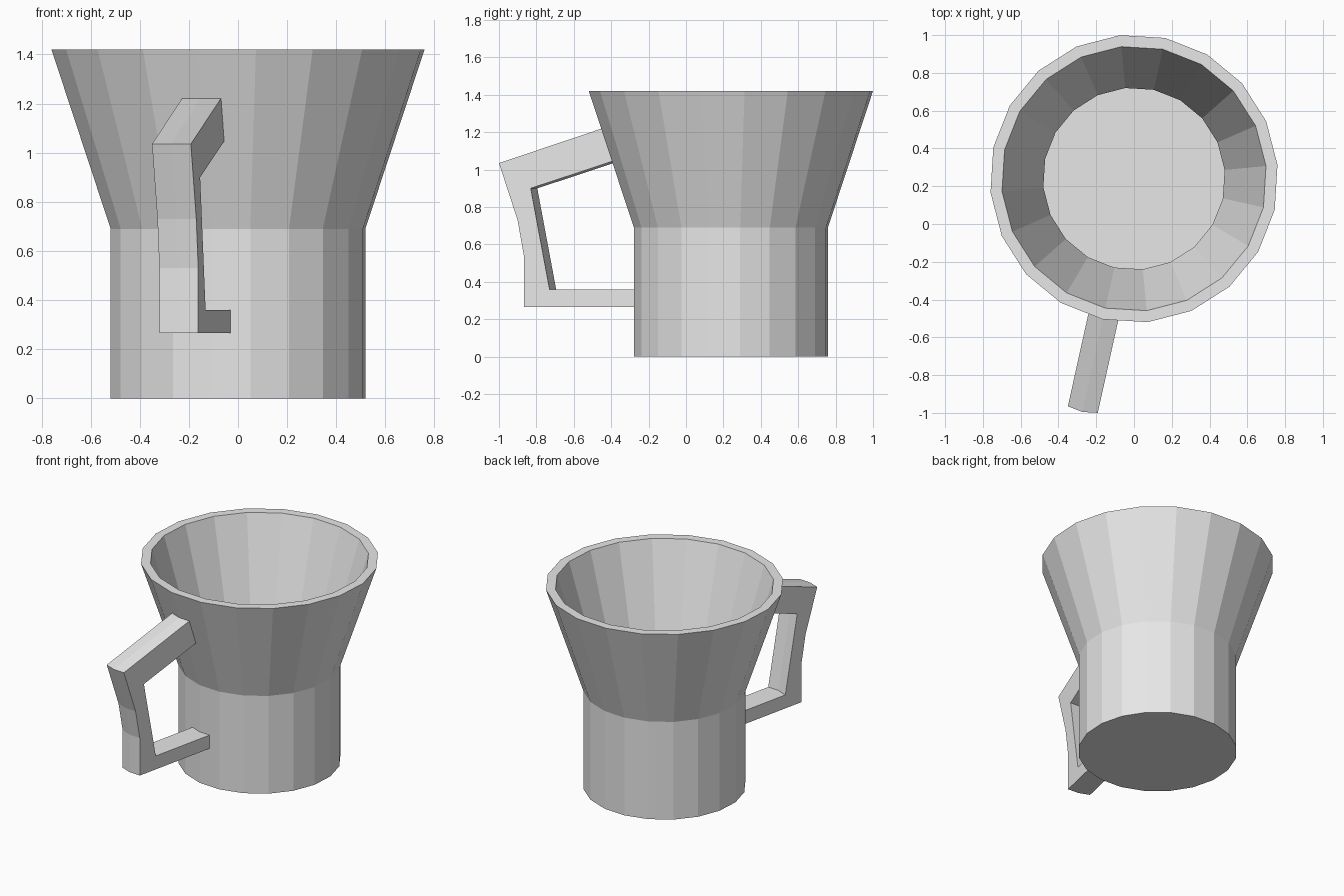
import bpy, bmesh
from math import cos, sin, radians

cube = bpy.data.objects.get("Cube")
if cube:
    bpy.data.objects.remove(cube, do_unlink=True)

CENTRE_Y = 0.24
SIDES = 20
TURN = 5.5          # angle of the first cup corner
HANDLE_ANGLE = 257.5

grey = bpy.data.materials.new("light_grey")
grey.use_nodes = True
colour = (0.8, 0.8, 0.8, 1)
grey.diffuse_color = colour
grey.node_tree.nodes["Principled BSDF"].inputs["Base Color"].default_value = colour


def finish(bm, name):
    bmesh.ops.recalc_face_normals(bm, faces=bm.faces)
    mesh = bpy.data.meshes.new(name)
    bm.to_mesh(mesh)
    bm.free()
    mesh.materials.append(grey)
    obj = bpy.data.objects.new(name, mesh)
    obj.location.y = CENTRE_Y
    bpy.context.collection.objects.link(obj)
    return obj


def bridge(bm, a, b):
    """Join two closed rings of vertices with quads."""
    for i in range(len(a)):
        j = (i + 1) % len(a)
        bm.faces.new((a[i], a[j], b[j], b[i]))


# Cup: straight base, flared top, flat rim and hollow inside
def make_cup():
    profile = [(0.521, 0), (0.521, 0.69), (0.763, 1.42),
               (0.702, 1.42), (0.482, 0.69), (0.482, 0.05)]
    bm = bmesh.new()
    angles = [radians(TURN + 360 * i / SIDES) for i in range(SIDES)]
    rings = [[bm.verts.new((r * cos(a), r * sin(a), z)) for a in angles]
             for r, z in profile]
    for a, b in zip(rings, rings[1:]):
        bridge(bm, a, b)
    bm.faces.new(rings[0])
    bm.faces.new(rings[-1])
    return finish(bm, "cup")


# Handle: angular outline swept across its width, with a slight ridge outward
def make_handle():
    outline = [(0.655, 1.231), (1.252, 1.035), (1.15, 0.73), (1.114, 0.53),
               (1.114, 0.265), (0.495, 0.265), (0.495, 0.36),
               (0.975, 0.36), (1.078, 0.90), (0.60, 1.055)]
    ca, sa = cos(radians(HANDLE_ANGLE)), sin(radians(HANDLE_ANGLE))
    bm = bmesh.new()
    rings = []
    for across, ridge in ((-0.081, 0), (0, 0.013), (0.081, 0)):
        ring = []
        for r, z in outline:
            d = r + ridge
            ring.append(bm.verts.new((d * ca - across * sa, d * sa + across * ca, z)))
        rings.append(ring)
    for a, b in zip(rings, rings[1:]):
        bridge(bm, a, b)
    bm.faces.new(rings[0])
    bm.faces.new(rings[-1])
    return finish(bm, "handle")


make_cup()
make_handle()
